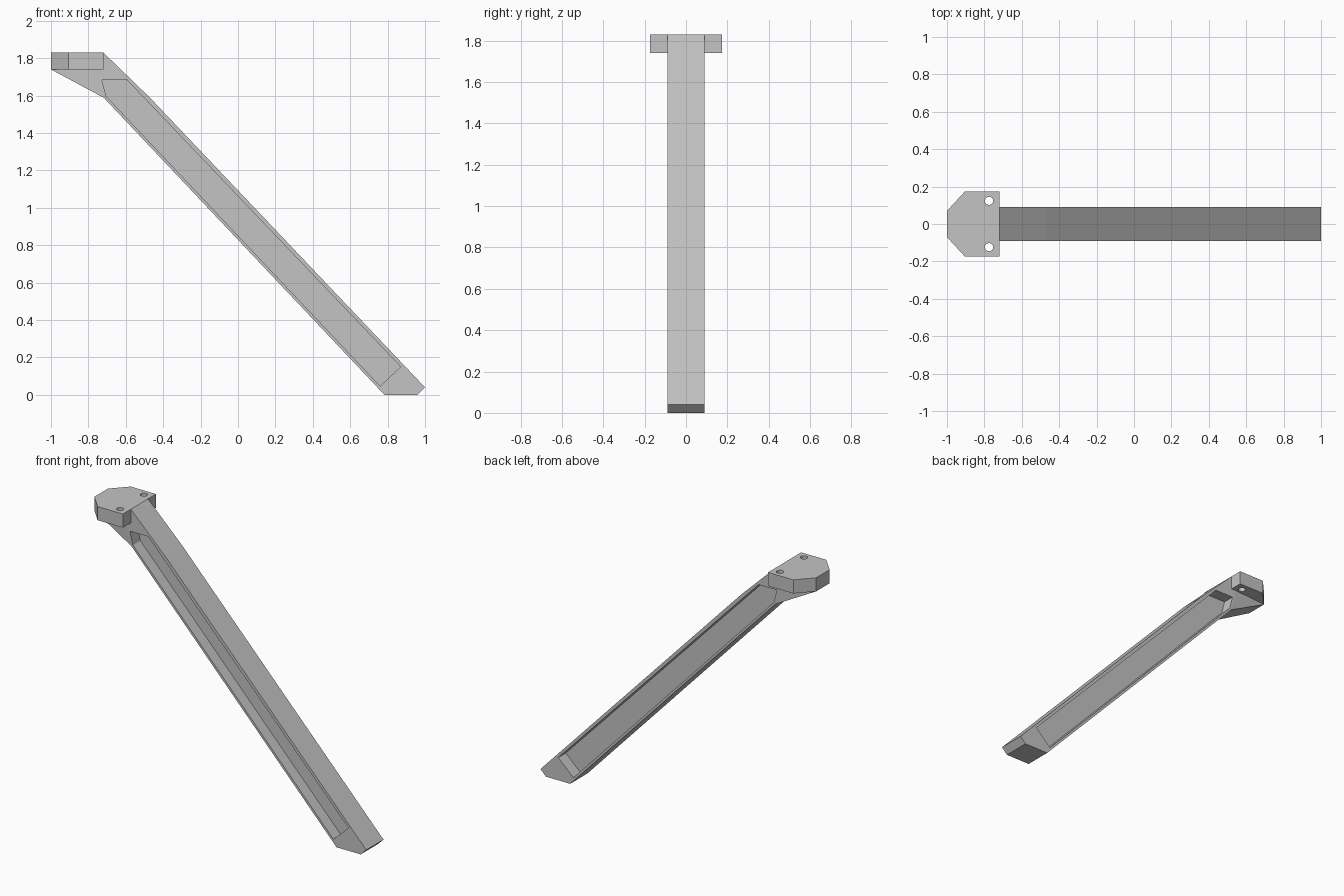
import bpy, bmesh
from mathutils import Vector, Matrix

if "Cube" in bpy.data.objects:
    bpy.data.objects.remove(bpy.data.objects["Cube"], do_unlink=True)

grey = bpy.data.materials.new("plain grey")
grey.use_nodes = True
grey.diffuse_color = (0.55, 0.55, 0.55, 1)
grey.node_tree.nodes["Principled BSDF"].inputs["Base Color"].default_value = (0.55, 0.55, 0.55, 1)


def finish(name, bm):
    bmesh.ops.recalc_face_normals(bm, faces=bm.faces)
    mesh = bpy.data.meshes.new(name)
    bm.to_mesh(mesh)
    bm.free()
    mesh.materials.append(grey)
    obj = bpy.data.objects.new(name, mesh)
    bpy.context.collection.objects.link(obj)
    return obj


def prism(name, points, offset):
    """Extrude a closed outline of 3D points along offset."""
    bm = bmesh.new()
    face = bm.faces.new([bm.verts.new(p) for p in points])
    ext = bmesh.ops.extrude_face_region(bm, geom=[face], use_keep_orig=True)
    moved = [g for g in ext["geom"] if isinstance(g, bmesh.types.BMVert)]
    bmesh.ops.translate(bm, verts=moved, vec=Vector(offset))
    return finish(name, bm)


def cut(target, cutter):
    """Subtract the cutter, then discard it."""
    cutter.hide_render = True
    mod = target.modifiers.new("cut", "BOOLEAN")
    mod.operation = "DIFFERENCE"
    mod.solver = "EXACT"
    mod.object = cutter
    bpy.context.view_layer.objects.active = target
    bpy.ops.object.modifier_apply(modifier=mod.name)
    bpy.data.objects.remove(cutter, do_unlink=True)


HALF = 0.09    # half width of the beam
WEB = 0.012    # half thickness of the web between the pockets

# Sloping beam with chamfered foot
outline = [(-0.72, 1.83), (-0.47, 1.588), (1, 0.04), (0.96, 0), (0.783, 0),
           (-0.717, 1.588), (-0.76, 1.74), (-0.72, 1.74)]
beam = prism("sloping_beam", [(x, -HALF, z) for x, z in outline], (0, 2 * HALF, 0))

# Deep pocket in each side of the beam
pocket = [(-0.727, 1.683), (-0.593, 1.683), (0.87, 0.15), (0.76, 0.047), (-0.705, 1.597)]
for side in (-1, 1):
    cutter = prism("pocket_cutter", [(x, side * WEB, z) for x, z in pocket], (0, side * 0.2, 0))
    cut(beam, cutter)

# Mounting plate with clipped corners
half_plate = [(-0.72, 0.173), (-0.905, 0.173), (-1, 0.07)]
rim = half_plate + [(x, -y) for x, y in reversed(half_plate)]
plate = prism("mounting_plate", [(x, y, 1.74) for x, y in rim], (0, 0, 0.09))

# Bolt holes
for side in (-1, 1):
    bm = bmesh.new()
    bmesh.ops.create_cone(bm, cap_ends=True, segments=24, radius1=0.022, radius2=0.022,
                          depth=0.3, matrix=Matrix.Translation((-0.775, side * 0.124, 1.78)))
    cut(plate, finish("hole_cutter", bm))

# Tapered gusset under the plate
bm = bmesh.new()
for x, y, z in [(-1, 0.07, 1.74), (-0.76, HALF, 1.74), (-0.717, HALF, 1.588)]:
    for side in (-1, 1):
        bm.verts.new((x, side * y, z))
bmesh.ops.convex_hull(bm, input=bm.verts)
bmesh.ops.dissolve_limit(bm, angle_limit=0.01, verts=bm.verts, edges=bm.edges)
finish("plate_gusset", bm)
